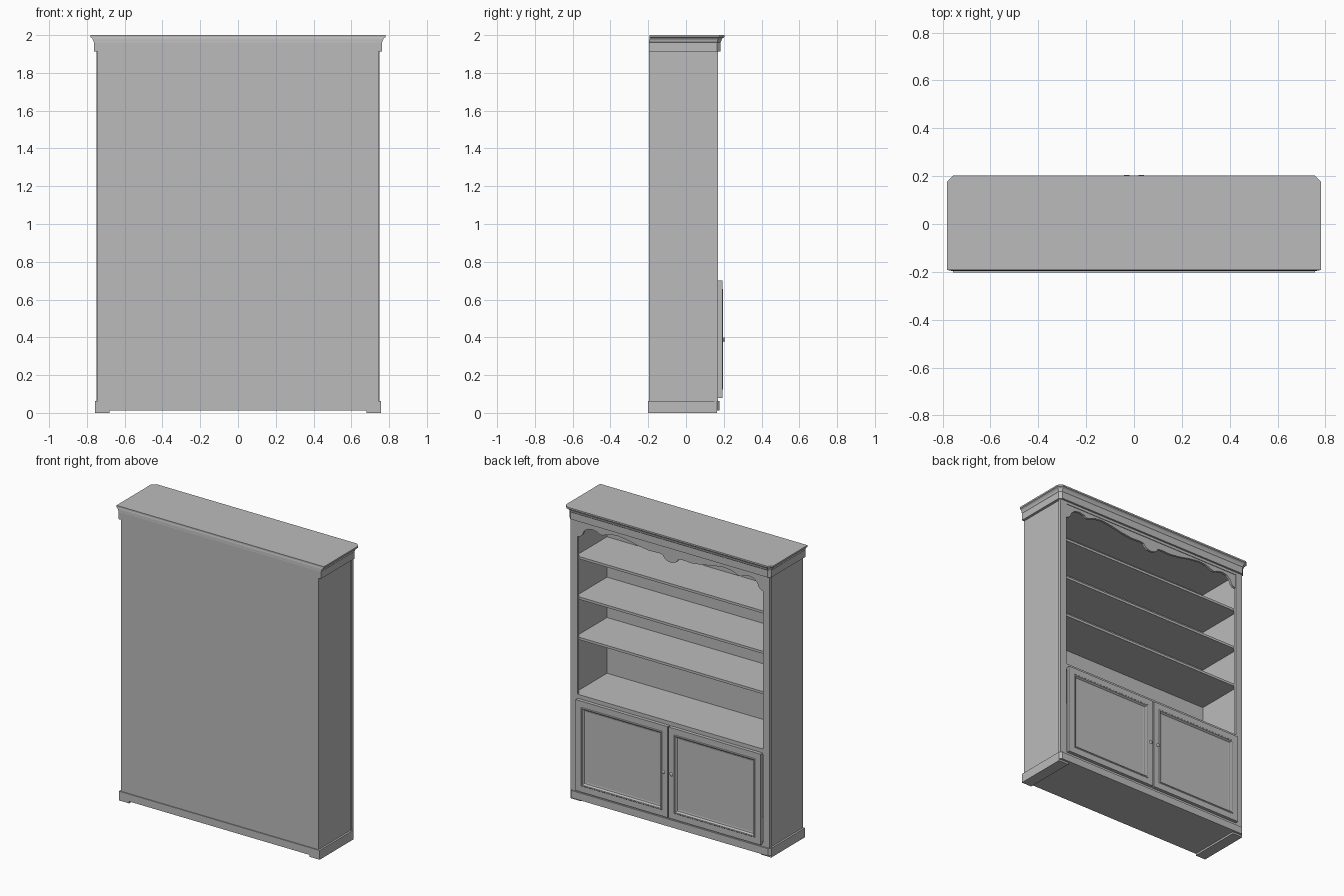
import bpy, bmesh, math
from mathutils import Vector

cube = bpy.data.objects.get("Cube")
if cube:
    bpy.data.objects.remove(cube)

# One plain painted finish
paint = bpy.data.materials.new("plain_grey")
paint.use_nodes = True
GREY = (0.5, 0.5, 0.5, 1)
paint.diffuse_color = GREY
for node in paint.node_tree.nodes:
    if node.type == 'BSDF_PRINCIPLED':
        node.inputs["Base Color"].default_value = GREY


def finish(name, bm):
    bmesh.ops.recalc_face_normals(bm, faces=bm.faces)
    mesh = bpy.data.meshes.new(name)
    bm.to_mesh(mesh)
    bm.free()
    mesh.materials.append(paint)
    ob = bpy.data.objects.new(name, mesh)
    bpy.context.collection.objects.link(ob)
    return ob


def box(name, x, y, z):
    """Box from (low, high) ranges."""
    bm = bmesh.new()
    bmesh.ops.create_cube(bm, size=1)
    for v in bm.verts:
        v.co = Vector([(r[0] + r[1]) / 2 + c * (r[1] - r[0]) for r, c in zip((x, y, z), v.co)])
    return finish(name, bm)


def loft(name, rings):
    """Skin a list of equal-length point rings and cap both ends."""
    bm = bmesh.new()
    loops = [[bm.verts.new(p) for p in ring] for ring in rings]
    n = len(loops[0])
    for a, b in zip(loops, loops[1:]):
        for i in range(n):
            j = (i + 1) % n
            bm.faces.new((a[i], a[j], b[j], b[i]))
    bm.faces.new(loops[0])
    bm.faces.new(loops[-1])
    return finish(name, bm)


def clipped(w, back, face, cut, z):
    """Plan outline with the two corners on the open side clipped."""
    return [(-w, back, z), (w, back, z), (w, face - cut, z),
            (w - cut, face, z), (-w + cut, face, z), (-w, face - cut, z)]


BACK, FRAME, FACE = -0.196, 0.15, 0.17
INNER, OPEN = 0.725, 0.70

# Plinth with side feet
loft("plinth", [clipped(0.757, -0.202, 0.178, 0.015, z) for z in (0.013, 0.063)])
for side, s in (("left", 1), ("right", -1)):
    box(side + "_foot", sorted((s * 0.68, s * 0.757)), (-0.202, 0.163), (0, 0.013))
    # Carcass side and face-frame stile
    box(side + "_side", sorted((s * INNER, s * 0.744)), (BACK, FRAME), (0.06, 1.92))
    box(side + "_stile", sorted((s * OPEN, s * 0.75)), (FRAME, FACE), (0.06, 1.92))

# Back panel, boards and rails
box("back_panel", (-INNER, INNER), (BACK, -0.185), (0.06, 1.92))
box("cabinet_top", (-INNER, INNER), (-0.185, FRAME), (0.705, 0.727))
box("cabinet_rail", (-OPEN, OPEN), (FRAME, FACE), (0.69, 0.727))
box("bottom_rail", (-OPEN, OPEN), (FRAME, FACE), (0.06, 0.09))
box("centre_stile", (-0.03, 0.03), (FRAME, FACE - 0.002), (0.09, 0.69))
box("top_rail", (-OPEN, OPEN), (FRAME, FACE), (1.895, 1.92))
for i, z in enumerate((1.09, 1.365, 1.64)):
    box(f"shelf_{i + 1}", (-INNER, INNER), (-0.185, FRAME), (z, z + 0.017))

# Scalloped valance: half profile mirrored about the centre
half = [(0, 1.81), (0.025, 1.814), (0.045, 1.825), (0.06, 1.846), (0.085, 1.85),
        (0.16, 1.847), (0.24, 1.857), (0.32, 1.874), (0.4, 1.884), (0.46, 1.878),
        (0.51, 1.858), (0.53, 1.856), (0.55, 1.868), (0.59, 1.876), (0.63, 1.868),
        (0.655, 1.845), (0.665, 1.82), (0.68, 1.806), (OPEN, 1.80)]
edge = [(-x, z) for x, z in reversed(half[1:])] + half
bm = bmesh.new()
grid = [[bm.verts.new((x, y, h)) for y, h in
         ((FRAME, z), (FACE - 0.004, z), (FACE - 0.004, 1.9), (FRAME, 1.9))] for x, z in edge]
for a, b in zip(grid, grid[1:]):
    for i in range(4):
        j = (i + 1) % 4
        bm.faces.new((a[i], a[j], b[j], b[i]))
bm.faces.new(grid[0])
bm.faces.new(grid[-1])
finish("valance", bm)

# Crown moulding flaring up to the top board
crown = [(0, 1.913), (0, 1.962), (0.003, 1.966), (0.005, 1.974), (0.01, 1.983),
         (0.016, 1.987), (0.02, 1.989), (0.02, 2.0)]
loft("crown", [clipped(0.762 + d, BACK + d * 0.2, 0.183 + d, 0.018 + d * 0.4, z) for d, z in crown])


# Doors with a moulded frame around a sunken panel
def rect(x0, x1, inset, y):
    return [(x0 + inset, y, 0.08 + inset), (x1 - inset, y, 0.08 + inset),
            (x1 - inset, y, 0.70 - inset), (x0 + inset, y, 0.70 - inset)]


door_steps = [(0, FACE), (0, 0.193), (0.042, 0.193), (0.046, 0.197), (0.052, 0.196),
              (0.06, 0.184), (0.07, 0.182)]
knob_steps = [(0.006, 0.192), (0.005, 0.197), (0.011, 0.199), (0.014, 0.202), (0.009, 0.205)]
for side, s in (("left", 1), ("right", -1)):
    x0, x1 = sorted((s * 0.004, s * 0.697))
    loft(side + "_door", [rect(x0, x1, i, y) for i, y in door_steps])
    # Turned knob
    knob = loft(side + "_knob", [
        [(s * 0.03 + r * math.cos(k * math.tau / 16), y, 0.388 + r * math.sin(k * math.tau / 16))
         for k in range(16)] for r, y in knob_steps])
    bpy.ops.object.select_all(action='DESELECT')
    knob.select_set(True)
    bpy.context.view_layer.objects.active = knob
    bpy.ops.object.shade_smooth_by_angle(angle=math.radians(40))
